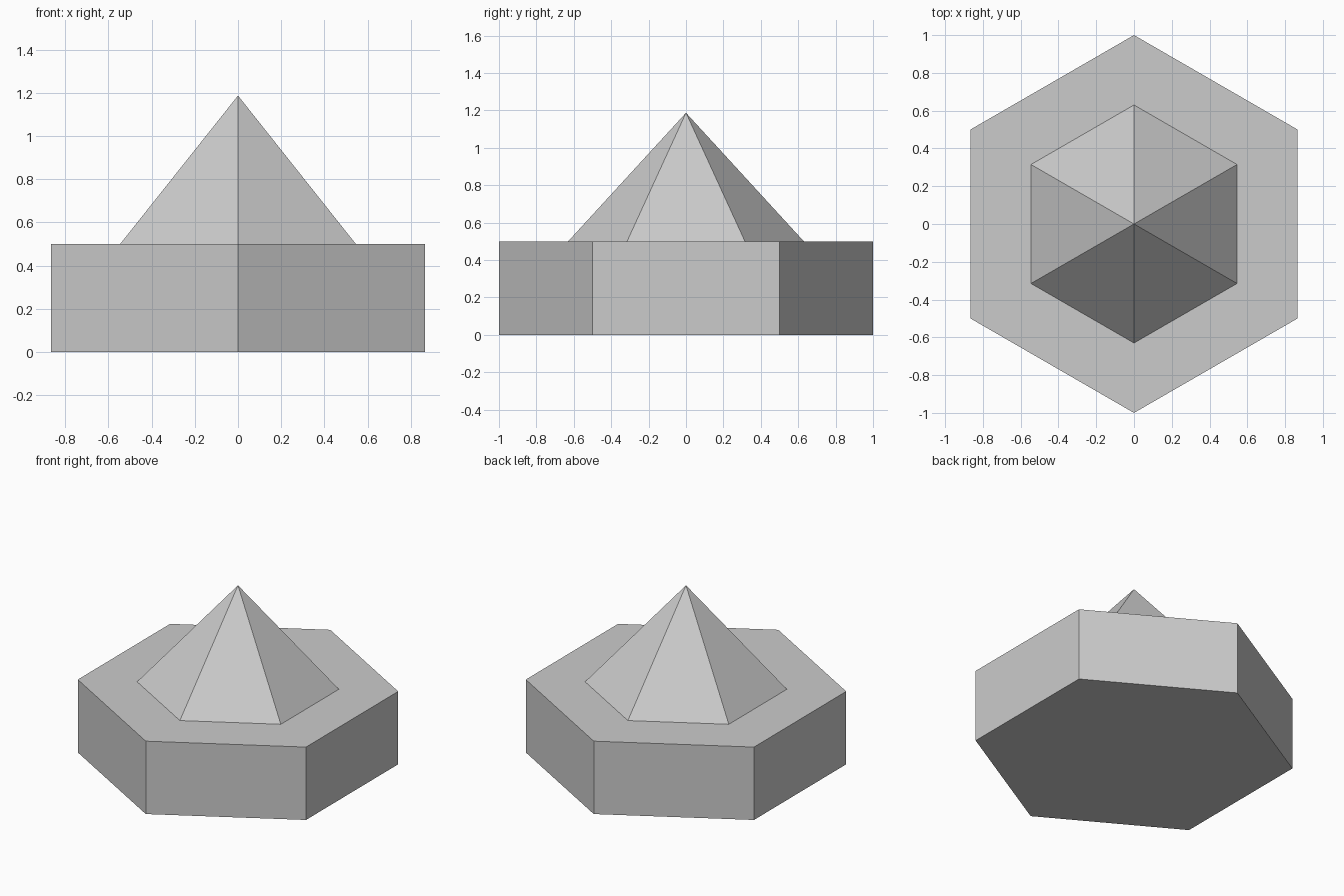
import bpy, bmesh
from math import sin, cos, tau

if "Cube" in bpy.data.objects:
    bpy.data.objects.remove(bpy.data.objects["Cube"])

SIDES = 6


def ring(bm, radius, z):
    # Hexagon with corners pointing along +y and -y
    return [bm.verts.new((radius * sin(-tau * i / SIDES), radius * cos(tau * i / SIDES), z))
            for i in range(SIDES)]


def bridge(bm, low, high):
    for i in range(SIDES):
        j = (i + 1) % SIDES
        bm.faces.new((low[i], low[j], high[j], high[i]))


bm = bmesh.new()

# Hexagonal plinth: underside, walls and flat ledge
bottom = ring(bm, 1.0, 0.0)
rim = ring(bm, 1.0, 0.5)
spire_foot = ring(bm, 0.63, 0.5)
bm.faces.new(bottom[::-1])
bridge(bm, bottom, rim)
bridge(bm, rim, spire_foot)

# Six-sided pyramid rising from the ledge
apex = bm.verts.new((0, 0, 1.187))
for i in range(SIDES):
    bm.faces.new((spire_foot[i], spire_foot[(i + 1) % SIDES], apex))

bmesh.ops.recalc_face_normals(bm, faces=bm.faces)
mesh = bpy.data.meshes.new("hexagonal_plinth_with_pyramid")
bm.to_mesh(mesh)
bm.free()
bpy.context.collection.objects.link(bpy.data.objects.new("hexagonal_plinth_with_pyramid", mesh))
